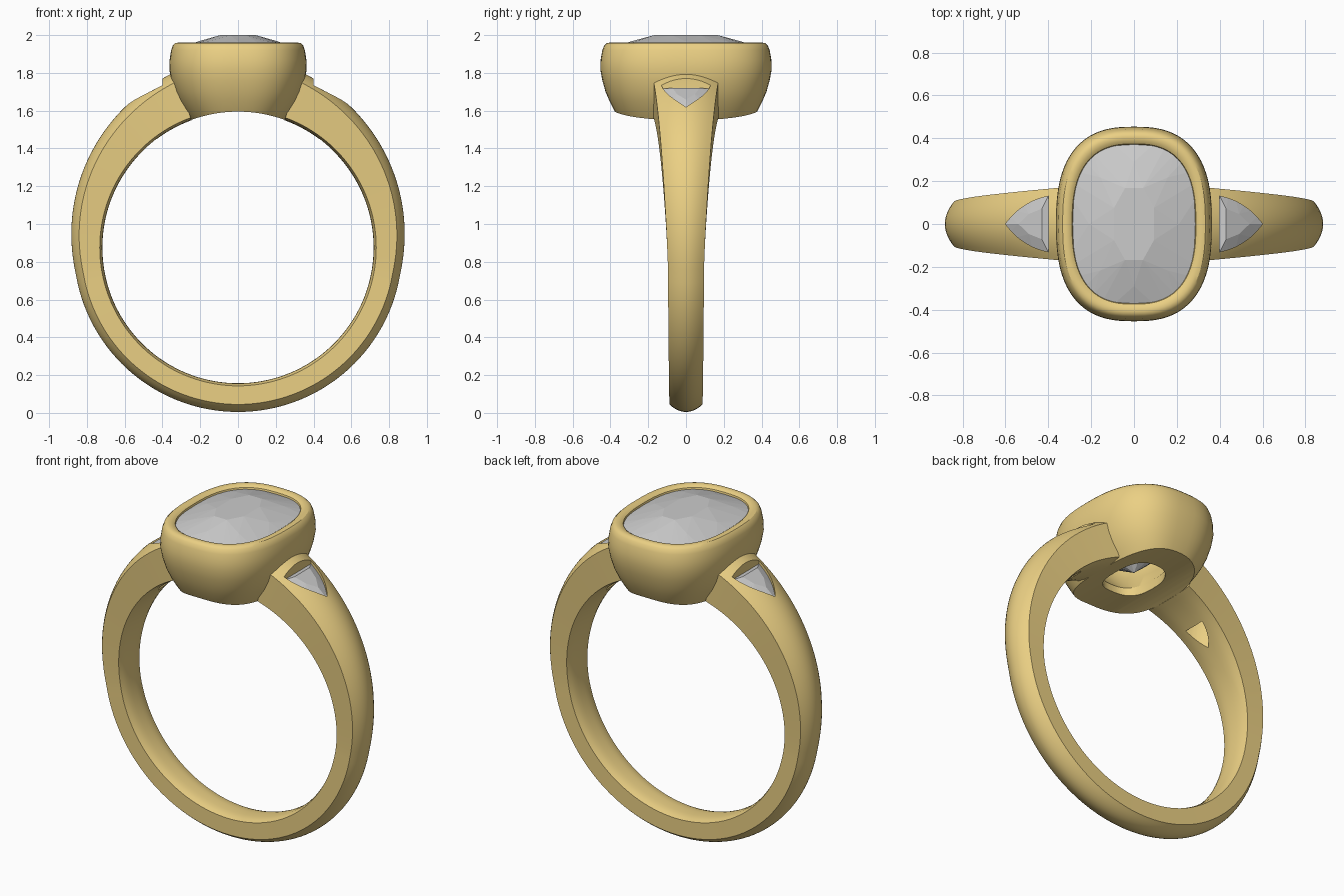
import bpy, bmesh, math
from math import sin, cos, pi, radians

if "Cube" in bpy.data.objects:
    bpy.data.objects.remove(bpy.data.objects["Cube"])

gold = bpy.data.materials.new("gold")
gold.diffuse_color = (0.83, 0.63, 0.23, 1)
gold.use_nodes = True
gold.node_tree.nodes["Principled BSDF"].inputs["Base Color"].default_value = gold.diffuse_color
CZ = 0.875       # centre height of the finger hole
BORE = 0.718


def finish(bm, name, mat=None):
    bmesh.ops.recalc_face_normals(bm, faces=bm.faces)
    me = bpy.data.meshes.new(name)
    bm.to_mesh(me)
    bm.free()
    ob = bpy.data.objects.new(name, me)
    bpy.context.collection.objects.link(ob)
    if mat:
        me.materials.append(mat)
    return ob


def loft(name, rings, mat=None, closed=False):
    """Skin a series of equal-length loops; cap the ends unless closed."""
    bm = bmesh.new()
    vs = [[bm.verts.new(p) for p in r] for r in rings]
    n = len(vs[0])
    pairs = list(zip(vs, vs[1:])) + ([(vs[-1], vs[0])] if closed else [])
    for a, b in pairs:
        for i in range(n):
            j = (i + 1) % n
            bm.faces.new((a[i], a[j], b[j], b[i]))
    if not closed:
        bm.faces.new(vs[0])
        bm.faces.new(vs[-1])
    return finish(bm, name, mat)


def hull(name, pts):
    """Faceted stone as the convex hull of its corner points."""
    bm = bmesh.new()
    for p in pts:
        bm.verts.new(p)
    res = bmesh.ops.convex_hull(bm, input=bm.verts)
    junk = {g for g in res["geom_interior"] if isinstance(g, bmesh.types.BMVert)}
    bmesh.ops.delete(bm, geom=list(junk), context='VERTS')
    return finish(bm, name)


def cut(ob, cutter):
    cutter.hide_render = True
    m = ob.modifiers.new("cut", 'BOOLEAN')
    m.operation, m.solver, m.object = 'DIFFERENCE', 'EXACT', cutter
    bpy.context.view_layer.objects.active = ob
    bpy.ops.object.modifier_apply(modifier=m.name)
    bpy.data.objects.remove(cutter)


def smooth(ob, angle=32):
    bpy.ops.object.select_all(action='DESELECT')
    ob.select_set(True)
    bpy.context.view_layer.objects.active = ob
    bpy.ops.object.shade_smooth_by_angle(angle=radians(angle))


def cushion(a, b, z, n=2.6, count=72, turn=0.0):
    """Superellipse loop with half sizes a, b."""
    out = []
    for i in range(count):
        t = 2 * pi * (i + turn) / count
        c, s = cos(t), sin(t)
        out.append((a * math.copysign(abs(c) ** (2 / n), c),
                    b * math.copysign(abs(s) ** (2 / n), s), z))
    return out


# Shank: domed section swept round the finger, widening towards the head
def section(deg):
    th = radians(deg)
    t = max(0.0, (100 - min(deg, 360 - deg)) / 80)
    w = 0.088 + 0.007 * (1 - cos(th * 2)) / 2 + 0.083 * t ** 1.4
    top, edge = 0.87 + 0.118 * t ** 1.2, 0.83 + 0.107 * t ** 1.2
    prof = []
    for i in range(13):
        u = -1 + i / 6
        prof.append((u * w, edge + (top - edge) * (1 - u * u)))
    for i in range(9):
        u = 1 - i / 4
        prof.append((u * w, BORE + 0.014 * abs(u) ** 3))
    return [(r * sin(th), y, CZ + r * cos(th)) for y, r in prof]


shank = loft("shank", [section(20 + 320 * i / 128) for i in range(129)], gold)


# Side stones in tapered triangular seats
def triangle(scale=1.0, k=6):
    """Outline with a straight inner side and two bowed outer sides."""
    pts = []
    for i in range(k + 1):
        s = i / k
        pts.append((0.4 + 0.2 * s + 0.045 * s * (1 - s),
                    0.13 * (1 - s) + 0.08 * s * (1 - s)))
    pts += [(x, -y) for x, y in pts[-2::-1]]
    return [(0.465 + (x - 0.465) * scale, y * scale) for x, y in pts]


def slope(x, h):
    return 1.715 - 0.56 * (x - 0.4) + h


for side, label in ((-1, "left"), (1, "right")):
    seat = loft("seat_cutter", [[(side * x, y, slope(x, h)) for x, y in triangle(s)]
                                for s, h in ((1, 0.3), (1, -0.02), (0.55, -0.13), (0.5, -0.5))])
    cut(shank, seat)
    layers = ((1.0, 0.0, 6), (1.0, -0.015, 6), (0.55, 0.022, 2), (0.45, -0.09, 2))
    pts = [(side * x, y, slope(x, h)) for s, h, k in layers for x, y in triangle(s, k)]
    pts.append((side * 0.465, 0, slope(0.465, -0.12)))
    hull(label + "_side_stone", pts)
smooth(shank)

# Bezel head: hollow cushion cup, bottom trimmed by the finger hole
cup = [(0.215, 0.325, 1.50), (0.248, 0.35, 1.55), (0.283, 0.38, 1.60), (0.313, 0.405, 1.65),
       (0.336, 0.426, 1.70), (0.354, 0.443, 1.76), (0.364, 0.454, 1.82), (0.362, 0.452, 1.87),
       (0.354, 0.443, 1.92), (0.345, 0.433, 1.945), (0.333, 0.42, 1.957), (0.318, 0.405, 1.96),
       (0.301, 0.387, 1.957), (0.289, 0.374, 1.948), (0.284, 0.369, 1.93), (0.28, 0.365, 1.88),
       (0.22, 0.30, 1.76), (0.14, 0.19, 1.64), (0.13, 0.18, 1.50)]
head = loft("bezel_head", [cushion(*c) for c in cup], gold, closed=True)
bore = loft("bore_cutter", [[(0.72 * cos(2 * pi * i / 160), y, CZ + 0.72 * sin(2 * pi * i / 160))
                             for i in range(160)] for y in (-1, 1)])
cut(head, bore)
smooth(head)

# Centre stone: low stepped crown, girdle and pointed pavilion
stone = (cushion(0.10, 0.18, 2.0, 2.2, 8, 0.5) + cushion(0.21, 0.29, 1.967, 2.4, 8)
         + cushion(0.286, 0.371, 1.938, 2.7, 32) + cushion(0.283, 0.368, 1.915, 2.7, 32)
         + cushion(0.16, 0.22, 1.76, 2.3, 8, 0.5) + [(0, 0, 1.63)])
hull("centre_stone", stone)
